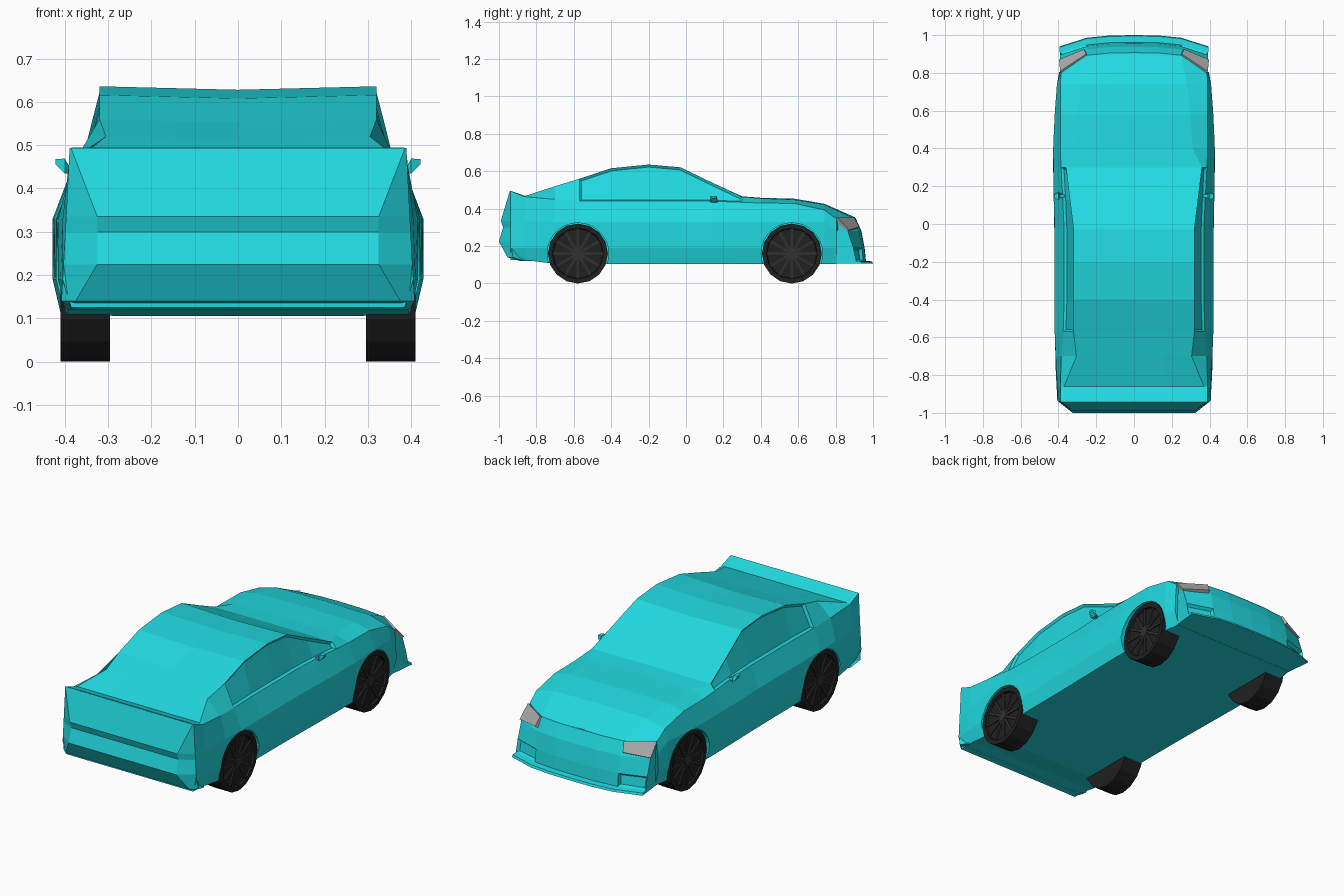
import bpy, bmesh
from math import pi, cos, sin
from mathutils import Matrix, Vector

if "Cube" in bpy.data.objects:
    bpy.data.objects.remove(bpy.data.objects["Cube"])


def material(name, rgb):
    m = bpy.data.materials.new(name)
    m.diffuse_color = (*rgb, 1)
    m.use_nodes = True
    m.node_tree.nodes["Principled BSDF"].inputs["Base Color"].default_value = m.diffuse_color
    return m


TEAL = material("teal paint", (0.015, 0.70, 0.75))
RUBBER = material("black rubber", (0.015, 0.015, 0.015))
RIM = material("dark rim", (0.03, 0.03, 0.03))
LAMP = material("lamp grey", (0.4, 0.4, 0.4))


def finish(bm, name, mat):
    bmesh.ops.recalc_face_normals(bm, faces=bm.faces[:])
    me = bpy.data.meshes.new(name)
    bm.to_mesh(me)
    bm.free()
    ob = bpy.data.objects.new(name, me)
    bpy.context.collection.objects.link(ob)
    if mat:
        me.materials.append(mat)
    return ob


def loft(bm, rings):
    """Skin closed rings of equal size, cap both ends, return faces by (ring, side)."""
    vs = [[bm.verts.new(p) for p in r] for r in rings]
    n = len(vs[0])
    faces = {}
    for i in range(len(vs) - 1):
        for k in range(n):
            j = (k + 1) % n
            faces[i, k] = bm.faces.new((vs[i][k], vs[i][j], vs[i + 1][j], vs[i + 1][k]))
    bm.faces.new(vs[0])
    bm.faces.new(vs[-1])
    bmesh.ops.recalc_face_normals(bm, faces=bm.faces[:])
    return faces


def mirrored(half):
    """Close a half outline that starts on the centre plane."""
    return half + [(-x, y, z) for x, y, z in reversed(half) if x > 0]


# Main body: y, centre z, roof edge x z, belt x z, widest x, sill x
STATIONS = [
    (-.938, .495, .36, .495, .388, .494, .395, .405),
    (-.86, .468, .37, .468, .390, .464, .405, .410),
    (-.70, .515, .305, .520, .385, .450, .415, .418),
    (-.57, .552, .32, .560, .375, .440, .420, .420),
    (-.40, .608, .32, .616, .370, .440, .420, .420),
    (-.20, .628, .32, .636, .370, .440, .420, .420),
    (-.03, .613, .32, .621, .370, .440, .420, .422),
    (.13, .540, .34, .544, .377, .440, .425, .425),
    (.30, .466, .36, .464, .386, .434, .427, .428),
    (.40, .458, .31, .455, .390, .430, .428, .428),
    (.58, .453, .30, .448, .390, .428, .420, .418),
    (.74, .426, .28, .422, .390, .393, .408, .408),
    (.905, .353, .25, .350, .386, .345, .392, .396),
]
rings = []
for y, z0, x1, z1, x2, z2, x3, x4 in STATIONS:
    nose, tail = y > .9, y < -.8
    yc = y - .10 if nose else y
    rings.append(mirrored([
        (0, y, z0), (x1 * .5, y, (z0 + z1) / 2), (x1, y - .012 * nose, z1), (x2, yc, z2),
        (x3, yc, .28 if nose else .33), (x4, yc, .19),
        (x4 - .02, yc, .125 if tail else .105)]))
bm = bmesh.new()
faces = loft(bm, rings)
# Recessed side windows
for k in (2, 10):
    bmesh.ops.inset_region(bm, faces=[faces[i, k] for i in range(3, 8)],
                           thickness=.011, depth=-.012, use_even_offset=True)
body = finish(bm, "car_body", TEAL)


def x_cylinder(bm, radius, x0, x1, y, z, sides):
    rot = Matrix.Translation(((x0 + x1) / 2, y, z)) @ Matrix.Rotation(pi / 2, 4, 'Y')
    bmesh.ops.create_cone(bm, cap_ends=True, segments=sides, radius1=radius, radius2=radius,
                          depth=abs(x1 - x0), matrix=rot)


# Wheel arches cut out of the body
WHEELS = [(s, y) for s in (-1, 1) for y in (-.578, .566)]
bm = bmesh.new()
for s, y in WHEELS:
    x_cylinder(bm, .164, s * .29, s * .5, y, .16, 28)
cutter = finish(bm, "arch_cutter", None)
cutter.hide_render = True
mod = body.modifiers.new("arches", 'BOOLEAN')
mod.operation, mod.solver, mod.object = 'DIFFERENCE', 'EXACT', cutter
bpy.context.view_layer.objects.active = body
bpy.ops.object.modifier_apply(modifier=mod.name)
bpy.data.objects.remove(cutter)

# Front bumper: z, corner x, corner y, centre y
FRONT = [(.106, .395, .94, 1.0), (.118, .395, .935, .995), (.121, .393, .91, .962),
         (.19, .392, .895, .955), (.28, .391, .865, .938), (.349, .385, .803, .907)]
bm = bmesh.new()
faces = loft(bm, [mirrored([(0, yc, z), (.13, yc - .002, z), (.25, yc - .014, z),
                            (x, y, z), (x - .02, .76, z)]) for z, x, y, yc in FRONT])
# Corner air vents
for k in (2, 6):
    bmesh.ops.inset_region(bm, faces=[faces[2, k]], thickness=.014, depth=-.016)
finish(bm, "front_bumper", TEAL)

# Rear bumper: z, outer x, outer y, inner x, inner y
REAR = [(.12, .395, -.86, .375, -.885), (.14, .408, -.925, .375, -.955),
        (.225, .403, -.938, .325, -1.0), (.30, .399, -.938, .325, -.978),
        (.335, .397, -.938, .325, -.99), (.494, .389, -.938, .386, -.942)]
bm = bmesh.new()
loft(bm, [mirrored([(0, yi, z), (xi, yi, z), (xo, yo, z), (xo - .02, max(yo + .04, -.9), min(z, .47))])
          for z, xo, yo, xi, yi in REAR])
finish(bm, "rear_bumper", TEAL)

# Headlights, laid on the bumper corners
for s, side in ((-1, "left"), (1, "right")):
    quad = [(.388, .805, .349), (.25, .896, .349), (.262, .922, .30), (.394, .867, .283)]
    bm = bmesh.new()
    out = Vector((.003, .004, .003))
    loft(bm, [[Vector((s * (p[0] + d * out.x), p[1] + d * out.y, p[2] + d * out.z)) for p in quad]
              for d in (-2, 1)])
    finish(bm, side + "_headlight", LAMP)

# Door mirrors: tapered shell on a short arm
for s, side in ((-1, "left"), (1, "right")):
    bm = bmesh.new()
    loft(bm, [[(s * x, y, z) for y, z in ((.15 - w, zc - h), (.15 + w, zc - h),
                                         (.15 + w * .6, zc + h), (.15 - w, zc + h))]
              for x, w, zc, h in ((.36, .008, .435, .006), (.392, .012, .444, .010),
                                  (.40, .022, .452, .017), (.421, .012, .462, .006))])
    finish(bm, side + "_door_mirror", TEAL)

# Wheels: tyre with recessed face, hub and spokes
for s, y in WHEELS:
    name = ("rear" if y < 0 else "front") + ("_left" if s < 0 else "_right")
    bm = bmesh.new()
    x_cylinder(bm, .16, s * .296, s * .41, y, .16, 16)
    caps = [f for f in bm.faces if len(f.verts) > 4 and f.calc_center_median().x * s > .4]
    bmesh.ops.inset_region(bm, faces=caps, thickness=.024, depth=0)
    bmesh.ops.inset_region(bm, faces=caps, thickness=.004, depth=-.012)
    finish(bm, name + "_tyre", RUBBER)
    bm = bmesh.new()
    x_cylinder(bm, .026, s * .39, s * .408, y, .16, 12)
    for i in range(12):
        mat = (Matrix.Translation((s * .401, y, .16)) @ Matrix.Rotation(i * pi / 6, 4, 'X')
               @ Matrix.Translation((0, 0, .078)) @ Matrix.Diagonal((.008, .014, .116, 1)))
        bmesh.ops.create_cube(bm, size=1, matrix=mat)
    finish(bm, name + "_rim", RIM)
